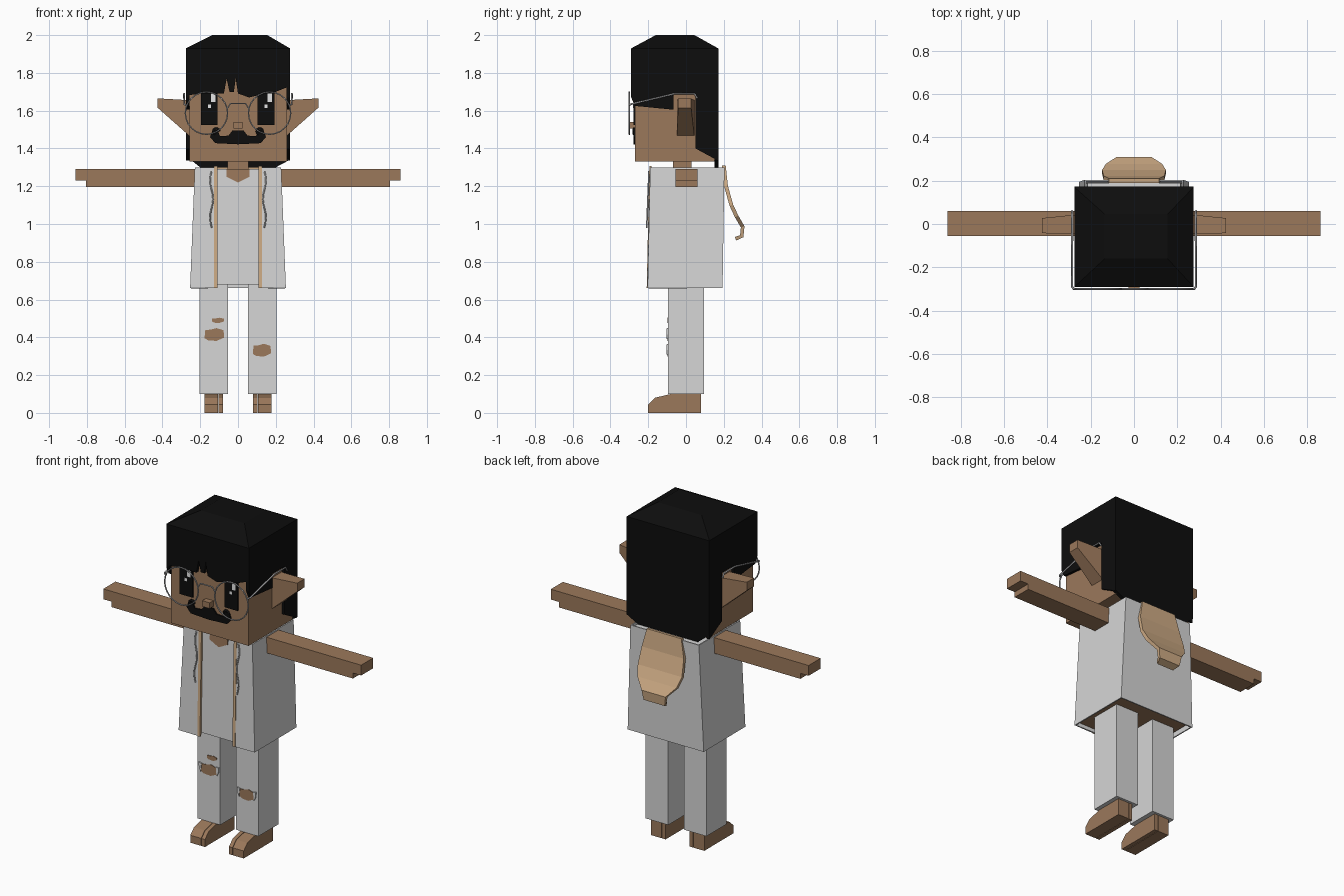
import bpy, bmesh, math
from mathutils import Vector

old = bpy.data.objects.get("Cube")
if old:
    bpy.data.objects.remove(old, do_unlink=True)


def material(name, r, g, b):
    m = bpy.data.materials.new(name)
    m.use_nodes = True
    m.diffuse_color = (r, g, b, 1)
    m.node_tree.nodes["Principled BSDF"].inputs["Base Color"].default_value = (r, g, b, 1)
    return m


SKIN = material("brown skin", 0.33, 0.19, 0.105)
CLOTH = material("off white cloth", 0.67, 0.67, 0.67)
TAN = material("tan lining", 0.62, 0.41, 0.235)
BLACK = material("black hair", 0.004, 0.004, 0.004)
METAL = material("grey wire", 0.42, 0.42, 0.43)
WHITE = material("white glint", 0.85, 0.85, 0.85)


def finish(name, bm, *mats):
    bmesh.ops.recalc_face_normals(bm, faces=bm.faces)
    me = bpy.data.meshes.new(name)
    bm.to_mesh(me)
    bm.free()
    for m in mats:
        me.materials.append(m)
    ob = bpy.data.objects.new(name, me)
    bpy.context.collection.objects.link(ob)
    return ob


def loft(name, low, high, mat, cap=True):
    """Join two matching loops of points with side faces."""
    bm = bmesh.new()
    a = [bm.verts.new(p) for p in low]
    b = [bm.verts.new(p) for p in high]
    n = len(a)
    for i in range(n if cap else n - 1):
        j = (i + 1) % n
        bm.faces.new((a[i], a[j], b[j], b[i]))
    if cap:
        bm.faces.new(a[::-1])
        bm.faces.new(b)
    return finish(name, bm, mat)


def prism(name, pts, axis, a, b, mat):
    """Extrude a flat outline along x or y from a to b."""
    place = (lambda d, u, v: (d, u, v)) if axis == "x" else (lambda d, u, v: (u, d, v))
    return loft(name, [place(a, *p) for p in pts], [place(b, *p) for p in pts], mat)


def rect(x0, x1, y0, y1, z):
    return [(x0, y0, z), (x1, y0, z), (x1, y1, z), (x0, y1, z)]


def box(name, x0, x1, y0, y1, z0, z1, mat):
    return loft(name, rect(x0, x1, y0, y1, z0), rect(x0, x1, y0, y1, z1), mat)


def wire(name, pts, r, mat, closed=False):
    cu = bpy.data.curves.new(name, "CURVE")
    cu.dimensions = "3D"
    cu.bevel_depth = r
    cu.bevel_resolution = 1
    cu.use_fill_caps = True
    sp = cu.splines.new("POLY")
    sp.points.add(len(pts) - 1)
    for p, co in zip(sp.points, pts):
        p.co = (*co, 1)
    sp.use_cyclic_u = closed
    cu.materials.append(mat)
    ob = bpy.data.objects.new(name, cu)
    bpy.context.collection.objects.link(ob)
    return ob


def ring(x, y, z, r, n=24):
    return [(x + r * math.cos(t * math.tau / n), y, z + r * math.sin(t * math.tau / n)) for t in range(n)]


# Head, neck and nose
box("head", -0.257, 0.26, -0.27, 0.155, 1.33, 1.93, SKIN)
box("neck", -0.055, 0.055, -0.07, 0.03, 1.25, 1.34, SKIN)
box("nose", -0.025, 0.025, -0.305, -0.27, 1.505, 1.54, SKIN)

# Hair: cap, fringe, sides and back
loft("hair_cap", rect(-0.275, 0.275, -0.29, 0.17, 1.93), rect(-0.135, 0.155, -0.16, 0.045, 2.0), BLACK)
fringe = [(-0.275, 1.93), (-0.275, 1.68), (-0.2, 1.69), (-0.075, 1.69), (-0.06, 1.77), (-0.045, 1.7),
          (-0.022, 1.7), (-0.012, 1.77), (0, 1.69), (0.06, 1.67), (0.1, 1.68), (0.2, 1.7),
          (0.275, 1.73), (0.275, 1.93)]
prism("hair_fringe", fringe, "y", -0.29, -0.268, BLACK)
side_hair = [(-0.29, 1.93), (-0.29, 1.67), (-0.27, 1.625), (-0.065, 1.605), (-0.065, 1.69), (0.05, 1.69),
             (0.05, 1.4), (0.17, 1.335), (0.17, 1.93)]
back_hair = [(-0.275, 1.93), (-0.275, 1.36), (-0.2, 1.3), (0.2, 1.3), (0.275, 1.34), (0.275, 1.93)]
prism("hair_back", back_hair, "y", 0.15, 0.172, BLACK)

# Moustache, drawn as half an outline and mirrored
half = [(0, 1.495), (0.03, 1.495), (0.05, 1.468), (0.095, 1.465), (0.11, 1.5), (0.135, 1.495),
        (0.148, 1.46), (0.12, 1.428), (0, 1.422)]
prism("moustache", half + [(-x, z) for x, z in half[-2:0:-1]], "y", -0.279, -0.27, BLACK)

# Glints on both eyes face the same way
for name, cx in (("right", -0.152), ("left", 0.148)):
    box(name + "_eye", cx - 0.044, cx + 0.044, -0.278, -0.27, 1.525, 1.695, BLACK)
    box(name + "_eye_glint", cx + 0.008, cx + 0.032, -0.281, -0.278, 1.645, 1.69, WHITE)
    box(name + "_eye_small_glint", cx - 0.008, cx + 0.008, -0.281, -0.278, 1.615, 1.632, WHITE)

# Shirt with a bare underside, and the V of the collar
shirt = loft("shirt", rect(-0.235, 0.235, -0.193, 0.18, 0.68),
             rect(-0.215, 0.215, -0.178, 0.19, 1.29), CLOTH)
shirt.data.materials.append(SKIN)
for f in shirt.data.polygons:
    f.material_index = int(f.normal.z < -0.5)
loft("collar_v", [(-0.06, -0.183, 1.292), (-0.06, -0.184, 1.25), (0, -0.185, 1.22),
                  (0.06, -0.184, 1.25), (0.06, -0.183, 1.292)],
     [(-0.06, -0.177, 1.292), (-0.06, -0.178, 1.25), (0, -0.179, 1.22),
      (0.06, -0.178, 1.25), (0.06, -0.177, 1.292)], SKIN)


# Open jacket wrapped round the shirt
def wrap(w, front, back, z):
    return [(-0.11, front, z), (-w, front, z), (-w, back, z), (w, back, z), (w, front, z), (0.11, front, z)]


jacket = loft("jacket", wrap(0.25, -0.2, 0.19, 0.66), wrap(0.225, -0.186, 0.2, 1.3), CLOTH, cap=False)
mod = jacket.modifiers.new("cloth", "SOLIDIFY")
mod.thickness = 0.01
mod.offset = 0

# Hood hanging down the back
rows = [(0.115, 0.2, 1.31), (0.14, 0.212, 1.2), (0.147, 0.24, 1.1), (0.13, 0.268, 1.04),
        (0.08, 0.3, 0.985), (0.07, 0.295, 0.935), (0.055, 0.262, 0.922)]
bm = bmesh.new()
grid = [[bm.verts.new((s * w, y, z)) for s in (-1, 1)] for w, y, z in rows]
for p, q in zip(grid, grid[1:]):
    bm.faces.new((p[0], p[1], q[1], q[0]))
bmesh.ops.inset_region(bm, faces=bm.faces[:], thickness=0.018, depth=0)
for v in bm.verts:
    if not v.is_boundary:
        v.co.y -= 0.012
hood = finish("hood", bm, TAN)
mod = hood.modifiers.new("cloth", "SOLIDIFY")
mod.thickness = 0.02
mod.offset = 0

# Paired parts
foot = [(-0.2, 0), (0.08, 0), (0.08, 0.1), (-0.08, 0.1), (-0.165, 0.08), (-0.2, 0.045)]
arm = [(0.2, 1.197), (0.805, 1.197), (0.805, 1.23), (0.86, 1.23), (0.86, 1.292), (0.2, 1.292)]
for side, s in (("right", -1), ("left", 1)):
    prism(side + "_side_hair", side_hair, "x", s * 0.256, s * 0.275, BLACK)
    loft(side + "_ear",
         [(s * 0.25, y, z) for y, z in ((-0.048, 1.46), (0.045, 1.46), (0.045, 1.655), (-0.048, 1.655))],
         [(s * 0.425, y, z) for y, z in ((-0.042, 1.615), (0.027, 1.615), (0.027, 1.665), (-0.042, 1.665))],
         SKIN)
    prism(side + "_arm", [(s * x, z) for x, z in arm], "y", -0.055, 0.06, SKIN)
    box(side + "_leg", *sorted((s * 0.052, s * 0.203)), -0.095, 0.095, 0.1, 0.69, CLOTH)
    prism(side + "_big_toe_side", foot, "x", s * 0.08, s * 0.103, SKIN)
    prism(side + "_foot", foot, "x", s * 0.106, s * 0.178, SKIN)
    # Jacket trim and wavy cord
    loft(side + "_trim", rect(s * 0.108, s * 0.126, -0.208, -0.196, 0.66),
         rect(s * 0.108, s * 0.126, -0.194, -0.182, 1.308), TAN)
    cord = [(s * (0.14 + 0.008 * math.sin(i * 0.8)), -0.196 - 0.001 * i, 1.28 - 0.025 * i) for i in range(13)]
    wire(side + "_cord", cord, 0.004, CLOTH)
    # Moustache curl
    wire(side + "_moustache_curl", ring(s * 0.115, -0.275, 1.49, 0.016, 10)[:8], 0.007, BLACK)
    # Round lens frame and arm of the glasses
    wire(side + "_lens_frame", ring(s * 0.167, -0.3, 1.587, 0.112), 0.004, METAL, True)
    wire(side + "_glasses_arm", [(s * 0.275, -0.3, 1.63), (s * 0.285, -0.29, 1.635), (s * 0.285, -0.06, 1.69),
                                 (s * 0.285, 0.045, 1.69), (s * 0.285, 0.06, 1.665)], 0.005, METAL)
wire("glasses_bridge", [(-0.058, -0.3, 1.61), (-0.04, -0.3, 1.638), (0.04, -0.3, 1.638), (0.058, -0.3, 1.61)],
     0.004, METAL)

# Torn knees: a bare patch with a flap of cloth on each end
for name, cx, cz, w, h, flaps in (("right_knee_tear", -0.125, 0.415, 0.056, 0.034, True),
                                  ("right_small_tear", -0.105, 0.49, 0.032, 0.014, False),
                                  ("left_knee_tear", 0.127, 0.332, 0.052, 0.034, True)):
    outline = [(-1, 0.7), (-0.4, 0.75), (0.2, 1), (1, 0.6), (0.9, -0.5), (0.2, -1), (-0.6, -0.9), (-1, -0.5)]
    prism(name, [(cx + u * w, cz + v * h) for u, v in outline], "y", -0.099, -0.094, SKIN)
    for s in (-1, 1) if flaps else ():
        tip = [(0.85, 0.8), (1.2, 0.9), (1.15, 0), (0.95, -0.7)]
        prism(name + "_flap", [(cx + s * u * w, cz + v * h) for u, v in tip], "y", -0.102, -0.094, CLOTH)
